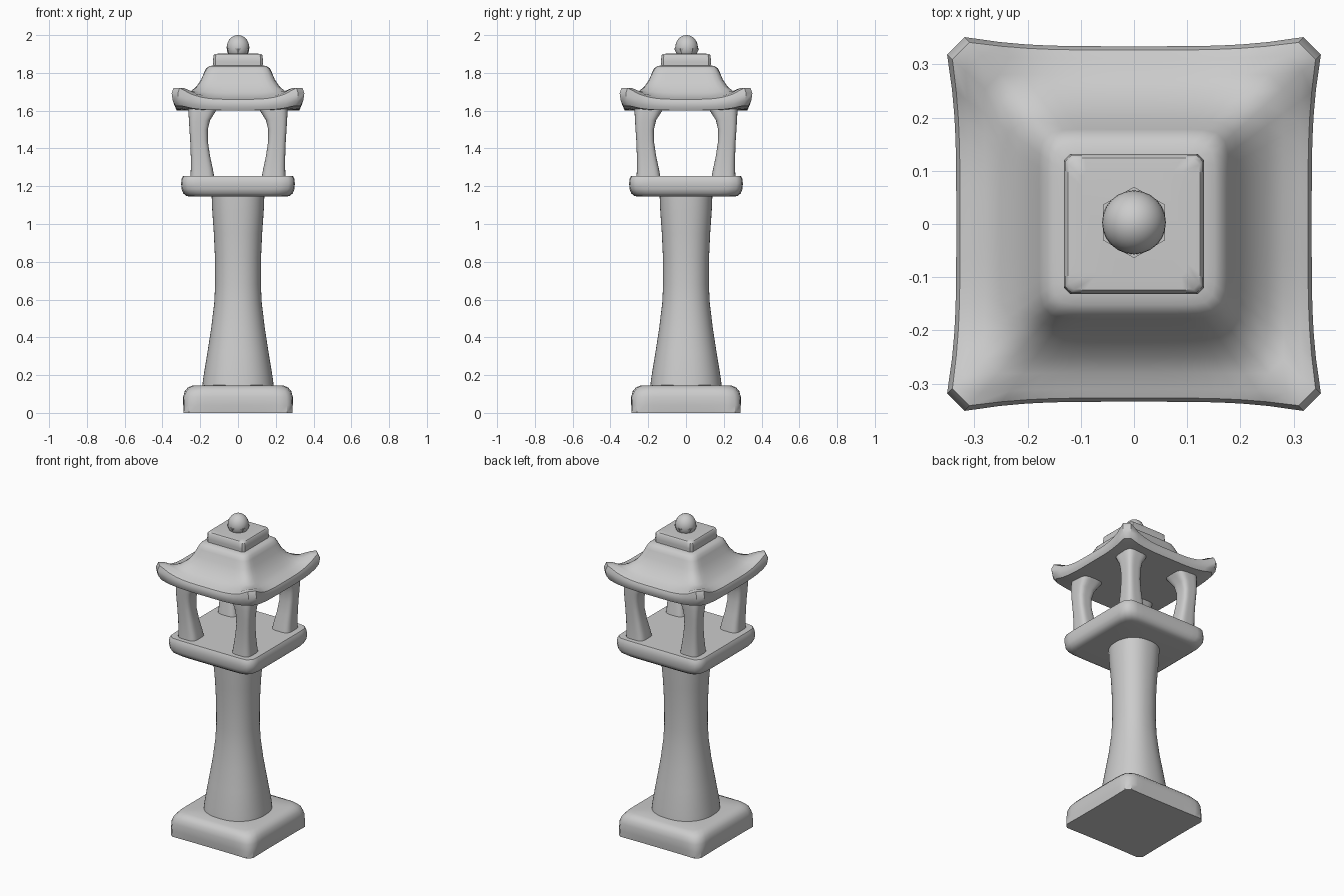
import bpy
import bmesh
from math import cos, sin, pi, radians

cube = bpy.data.objects.get("Cube")
if cube:
    bpy.data.objects.remove(cube, do_unlink=True)

stone = bpy.data.materials.new("grey stone")
stone.use_nodes = True
GREY = (0.6, 0.6, 0.6, 1)
stone.diffuse_color = GREY
bsdf = stone.node_tree.nodes["Principled BSDF"]
bsdf.inputs["Base Color"].default_value = GREY
bsdf.inputs["Roughness"].default_value = 0.9


def ring(bm, half, z, power, lift=0, flare=0, center=(0, 0), sides=64):
    """Loop between a circle (power 2) and a square (high power)."""
    verts = []
    for i in range(sides):
        a = 2 * pi * (i + 0.5) / sides
        c, s = abs(cos(a)), abs(sin(a))
        corner = (min(c, s) / max(c, s)) ** 4
        r = half * (1 + flare * corner) / (c ** power + s ** power) ** (1 / power)
        verts.append(bm.verts.new((center[0] + r * cos(a),
                                   center[1] + r * sin(a), z + lift * corner)))
    return verts


def finish(bm, name, angle=40):
    bmesh.ops.recalc_face_normals(bm, faces=bm.faces)
    mesh = bpy.data.meshes.new(name)
    bm.to_mesh(mesh)
    bm.free()
    mesh.materials.append(stone)
    obj = bpy.data.objects.new(name, mesh)
    bpy.context.collection.objects.link(obj)
    bpy.ops.object.select_all(action='DESELECT')
    obj.select_set(True)
    bpy.context.view_layer.objects.active = obj
    bpy.ops.object.shade_smooth_by_angle(angle=radians(angle))
    return obj


def loft(name, rows, sides=64):
    """Skin a stack of rings and cap both ends."""
    bm = bmesh.new()
    loops = [ring(bm, *row, sides=sides) for row in rows]
    for low, high in zip(loops, loops[1:]):
        for i in range(sides):
            j = (i + 1) % sides
            bm.faces.new((low[i], low[j], high[j], high[i]))
    bm.faces.new(loops[0][::-1])
    bm.faces.new(loops[-1])
    return finish(bm, name)


# Foot slab with softened top edges
loft("base_slab", [
    (0.285, 0, 22, 0, 0.02), (0.29, 0.04, 16), (0.29, 0.085, 12),
    (0.282, 0.115, 10), (0.265, 0.135, 9), (0.24, 0.145, 8), (0.15, 0.147, 6)])

# Waisted round column
loft("column", [
    (0.19, 0.13, 2.3), (0.185, 0.18, 2.3), (0.162, 0.32, 2.3),
    (0.142, 0.45, 2.2), (0.126, 0.58, 2.2), (0.121, 0.68, 2.2),
    (0.122, 0.82, 2.2), (0.128, 0.95, 2.2), (0.137, 1.08, 2.3), (0.14, 1.16, 2.3)])

# Platform, rounded below and crisp on top
loft("platform", [
    (0.25, 1.145, 9), (0.272, 1.148, 9), (0.29, 1.162, 10), (0.299, 1.185, 12),
    (0.301, 1.215, 14), (0.298, 1.24, 14), (0.29, 1.255, 16)])

# Four bowed posts, flaring inward at both ends: (inner edge, outer edge, height)
post_profile = [
    (0.125, 0.252, 1.245), (0.133, 0.25, 1.29), (0.148, 0.25, 1.36),
    (0.16, 0.253, 1.44), (0.16, 0.257, 1.5), (0.148, 0.26, 1.55),
    (0.125, 0.262, 1.585), (0.11, 0.262, 1.61)]
for side, sx in (("left", 1), ("right", -1)):
    for end, sy in (("front", -1), ("back", 1)):
        rows = []
        for inner, outer, z in post_profile:
            mid = (inner + outer) / 2
            rows.append(((outer - inner) / 2, z, 4, 0, 0, (sx * mid, sy * (mid + 0.01))))
        loft(f"{end}_{side}_post", rows, 32)

# Swept roof with upturned corners and a stepped crown
loft("roof", [
    (0.2, 1.602, 20), (0.27, 1.602, 24, 0.01), (0.325, 1.602, 30, 0.035, 0.03),
    (0.333, 1.62, 30, 0.05, 0.06), (0.334, 1.645, 28, 0.07, 0.08),
    (0.327, 1.66, 24, 0.09, 0.07), (0.31, 1.666, 20, 0.08, 0.04),
    (0.28, 1.675, 16, 0.04, 0.02), (0.25, 1.695, 12, 0.015, 0.02),
    (0.22, 1.728, 10), (0.195, 1.765, 9), (0.178, 1.805, 9),
    (0.168, 1.825, 9), (0.152, 1.836, 10), (0.128, 1.84, 14)])
loft("roof_cap", [
    (0.13, 1.83, 30), (0.132, 1.86, 30), (0.13, 1.893, 24),
    (0.124, 1.9, 18), (0.1, 1.902, 14)])

# Faceted collar below the finial
bm = bmesh.new()
bmesh.ops.create_cone(bm, cap_ends=True, segments=6, radius1=0.05,
                      radius2=0.067, depth=0.035)
bmesh.ops.translate(bm, vec=(0, 0.003, 1.912), verts=bm.verts)
finish(bm, "finial_collar", 30)

# Egg-shaped finial
bm = bmesh.new()
bmesh.ops.create_uvsphere(bm, u_segments=24, v_segments=16, radius=0.06)
bmesh.ops.scale(bm, vec=(1, 1, 1.1), verts=bm.verts)
bmesh.ops.translate(bm, vec=(0, 0.003, 1.934), verts=bm.verts)
finish(bm, "finial")
